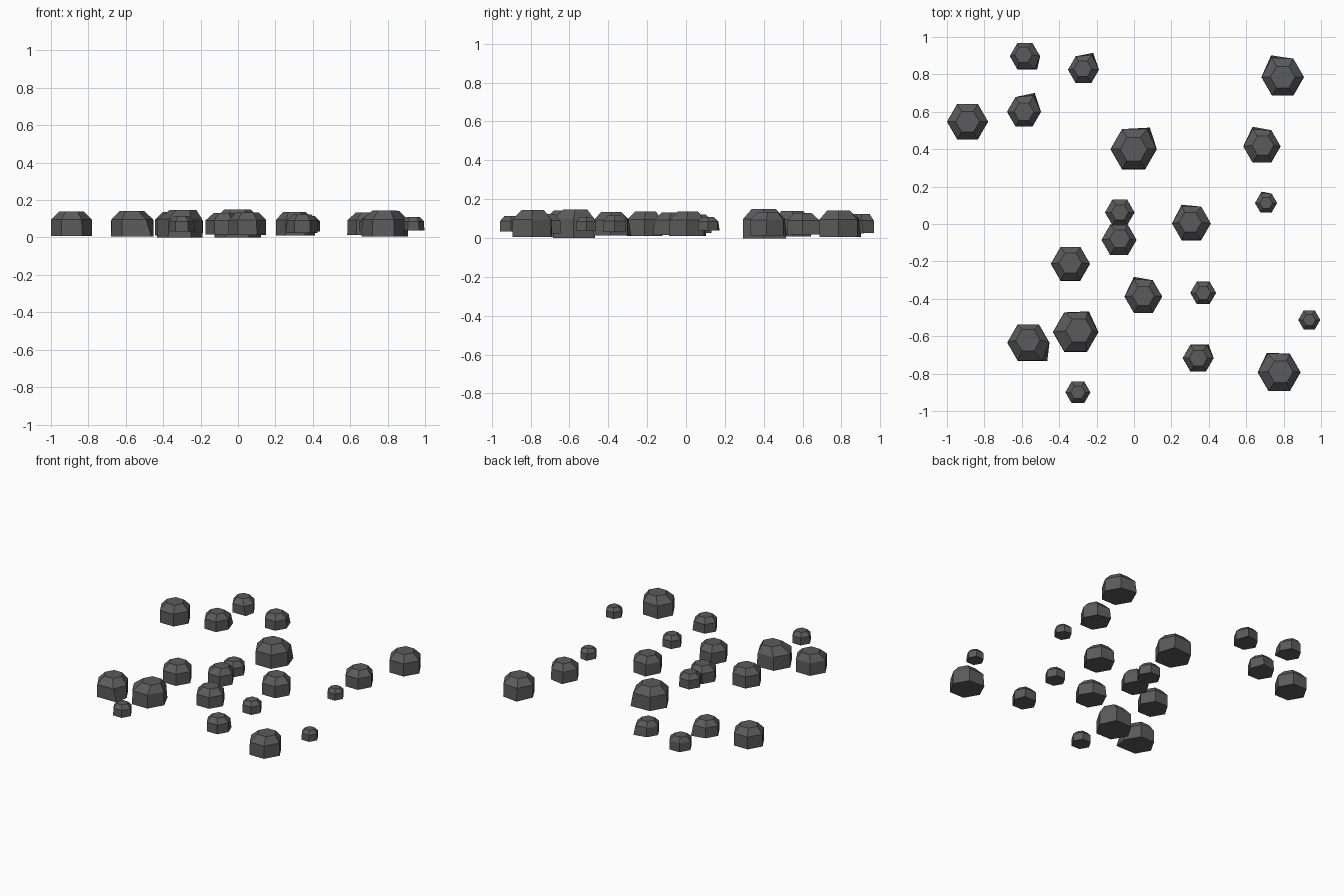
import bpy, bmesh, math

stone = bpy.data.materials.new("dark grey stone")
stone.diffuse_color = (0.105, 0.105, 0.105, 1)

MID = 0.073  # all stones are centred on this height


def rock(i, x, y, r, pull=None, top=(0, 0)):
    """Six-sided stone with a bevelled top; pull = (corner, dx, dy) drags one corner."""
    bm = bmesh.new()
    rings = []
    # base, shoulder and top rings: radius factor, height factor
    for level, (k, h) in enumerate([(1, -0.6), (0.99, 0.2), (0.58, 0.61)]):
        ring = []
        for c in range(6):
            a = math.radians(60 * c)
            px, py = x + k * r * math.cos(a), y + k * r * math.sin(a)
            pz = MID + h * r
            if level == 2:
                px, py = px + top[0], py + top[1]
            elif pull and pull[0] == c:
                f = 1.0 if level == 0 else 0.4
                px, py = px + f * pull[1], py + f * pull[2]
            ring.append(bm.verts.new((px, py, pz)))
        rings.append(ring)
    bm.faces.new(rings[0][::-1])
    bm.faces.new(rings[2])
    for lo, hi in zip(rings, rings[1:]):
        for c in range(6):
            d = (c + 1) % 6
            bm.faces.new((lo[c], lo[d], hi[d], hi[c]))
    me = bpy.data.meshes.new(f"rock_{i}")
    bm.to_mesh(me)
    bm.free()
    me.materials.append(stone)
    bpy.context.collection.objects.link(bpy.data.objects.new(f"rock_{i}", me))


# scattered stones: x, y, radius, pulled corner, top shift
rocks = [
    (-0.89, 0.547, 0.11),
    (-0.583, 0.897, 0.081, (5, 0.025, 0), (-0.008, 0.008)),
    (-0.27, 0.825, 0.083, (1, 0.01, 0.018), (-0.004, 0.004)),
    (-0.588, 0.60, 0.091, (1, 0.012, 0.022)),
    (-0.002, 0.40, 0.124, (1, 0.025, 0.008)),
    (0.795, 0.785, 0.114, (2, -0.005, 0.018)),
    (0.684, 0.415, 0.1, (2, 0.0, 0.018), (0.005, 0.005)),
    (0.706, 0.112, 0.059, (2, 0.005, 0.01)),
    (-0.076, 0.062, 0.079),
    (-0.08, -0.085, 0.094, None, (0.004, 0.006)),
    (0.307, 0.003, 0.104, (2, 0.0, 0.01), (-0.006, 0.006)),
    (-0.34, -0.213, 0.105, None, (0, 0.005)),
    (0.05, -0.388, 0.101, (2, 0.0, 0.018), (0, 0.004)),
    (0.37, -0.368, 0.069),
    (0.937, -0.513, 0.059),
    (-0.312, -0.578, 0.122, (1, 0.01, 0.005), (0.018, 0.008)),
    (-0.565, -0.634, 0.113, (5, 0.045, 0), (-0.002, 0.012)),
    (0.343, -0.717, 0.083, (1, 0.015, 0)),
    (0.776, -0.793, 0.115, (2, -0.008, 0.005), (0.008, 0.004)),
    (-0.3, -0.9, 0.067),
]
for i, args in enumerate(rocks, 1):
    rock(i, *args)
